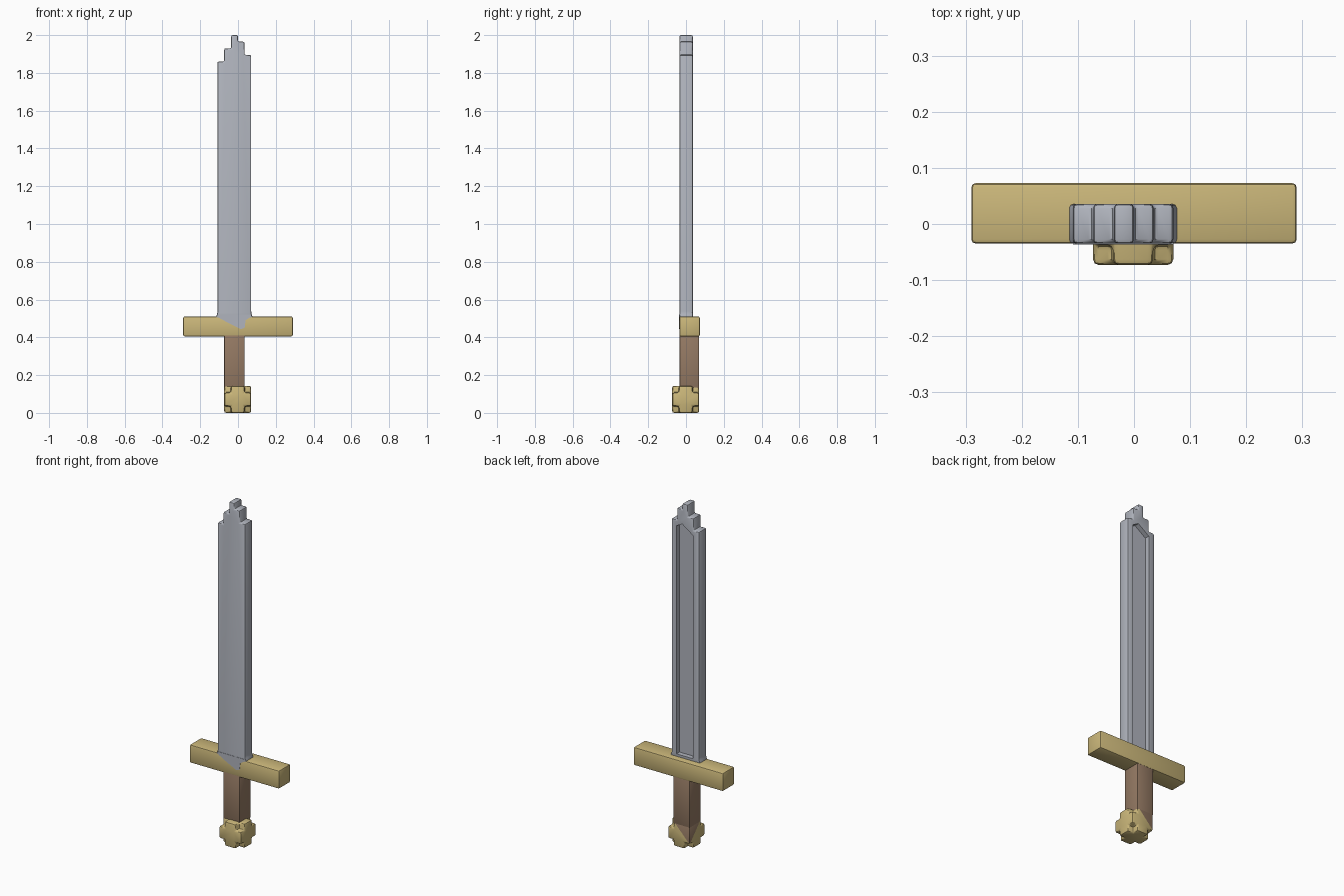
import bpy, bmesh
from itertools import product
from mathutils import Vector

cube = bpy.data.objects.get("Cube")
if cube:
    bpy.data.objects.remove(cube)


def material(name, rgb):
    m = bpy.data.materials.new(name)
    m.use_nodes = True
    m.diffuse_color = (*rgb, 1)
    m.node_tree.nodes["Principled BSDF"].inputs["Base Color"].default_value = (*rgb, 1)
    return m


STEEL = material("steel grey", (0.434, 0.456, 0.509))
GOLD = material("gold", (0.597, 0.474, 0.195))
BROWN = material("brown", (0.301, 0.195, 0.127))


def round_edges(bm, width):
    """Soften every corner of the mesh."""
    bmesh.ops.recalc_face_normals(bm, faces=bm.faces)
    sharp = [e for e in bm.edges if e.calc_face_angle(0) > 0.3]
    bmesh.ops.bevel(bm, geom=sharp, offset=width, segments=2, profile=0.5,
                    affect='EDGES', clamp_overlap=True)


def finish(name, bm, *mats):
    mesh = bpy.data.meshes.new(name)
    bm.to_mesh(mesh)
    bm.free()
    ob = bpy.data.objects.new(name, mesh)
    bpy.context.collection.objects.link(ob)
    for m in mats:
        mesh.materials.append(m)
    return ob


def smooth(ob):
    bpy.ops.object.select_all(action='DESELECT')
    ob.select_set(True)
    bpy.context.view_layer.objects.active = ob
    bpy.ops.object.shade_smooth_by_angle(angle=0.6)


def prism(name, outline, y0, y1, mat, width=0.0):
    """Extrude an x-z outline from y0 to y1."""
    bm = bmesh.new()
    face = bm.faces.new([bm.verts.new((x, y0, z)) for x, z in outline])
    ext = bmesh.ops.extrude_face_region(bm, geom=[face])
    verts = [v for v in ext["geom"] if isinstance(v, bmesh.types.BMVert)]
    bmesh.ops.translate(bm, vec=(0, y1 - y0, 0), verts=verts)
    bmesh.ops.recalc_face_normals(bm, faces=bm.faces)
    if width:
        round_edges(bm, width)
    return finish(name, bm, mat)


def box(name, x, y, z, mat, width):
    outline = [(x[0], z[0]), (x[1], z[0]), (x[1], z[1]), (x[0], z[1])]
    return prism(name, outline, *y, mat, width)


# Blade: stepped tip, flared foot
steps = [(-0.109, 1.86), (-0.073, 1.93), (-0.036, 2.0), (0.0, 1.965), (0.035, 1.895)]
rights = [s[0] for s in steps[1:]] + [0.07]
outline = [(0.08, 0.5), (0.07, 0.53)]
for (left, top), right in reversed(list(zip(steps, rights))):
    outline += [(right, top), (left, top)]
outline += [(-0.109, 0.53), (-0.119, 0.5)]
blade = prism("blade", outline, -0.035, 0.036, STEEL, 0.008)

# Long recess in the back of the blade, with a peaked top
cutter = prism("recess_cutter", [(-0.071, 0.525), (0.036, 0.525), (0.036, 1.86),
                                 (0.0, 1.88), (-0.071, 1.83)], 0.008, 0.1, STEEL)
cutter.hide_render = True
cut = blade.modifiers.new("recess", 'BOOLEAN')
cut.operation = 'DIFFERENCE'
cut.solver = 'EXACT'
cut.object = cutter
bpy.context.view_layer.objects.active = blade
blade.select_set(True)
bpy.ops.object.modifier_apply(modifier="recess")
bpy.data.objects.remove(cutter)
smooth(blade)

# Guard and the steel tongue that runs down over its front
smooth(box("guard", (-0.29, 0.29), (-0.035, 0.073), (0.405, 0.511), GOLD, 0.008))
prism("blade_tongue", [(-0.109, 0.52), (-0.1, 0.503), (-0.055, 0.478), (0.015, 0.443),
                       (0.035, 0.45), (0.04, 0.49), (0.07, 0.51), (0.07, 0.52)],
      -0.0365, -0.032, STEEL)

# Grip
smooth(box("grip", (-0.073, 0.035), (-0.034, 0.07), (0.13, 0.42), BROWN, 0.006))

# Pommel: block of cells with notched corners, one corner kept under the grip
SIZE = 0.143 / 4
START = Vector((-0.073, -0.073, 0.0))
cells = {c for c in product(range(4), repeat=3)
         if not all(i in (0, 3) for i in c) or c == (0, 3, 3)}
bm = bmesh.new()
for cell in cells:
    for axis, side in product(range(3), (0, 1)):
        near = list(cell)
        near[axis] += 2 * side - 1
        if tuple(near) in cells:
            continue
        ring = []
        for a, b in ((0, 0), (1, 0), (1, 1), (0, 1)):
            p = list(cell)
            p[axis] += side
            p[(axis + 1) % 3] += a
            p[(axis + 2) % 3] += b
            ring.append(bm.verts.new(START + SIZE * Vector(p)))
        bm.faces.new(ring)
bmesh.ops.remove_doubles(bm, verts=bm.verts, dist=0.001)
bmesh.ops.recalc_face_normals(bm, faces=bm.faces)
bmesh.ops.dissolve_limit(bm, angle_limit=0.05, verts=bm.verts, edges=bm.edges)
round_edges(bm, 0.01)

# Brown of the grip runs down over one corner of the pommel
a, b, c = Vector((0.035, 0.07, 0.15)), Vector((-0.073, -0.035, 0.15)), Vector((-0.073, 0.07, 0.036))
normal = (b - a).cross(c - a).normalized()
if normal.dot(Vector((-1, 1, 1))) < 0:
    normal.negate()
bmesh.ops.bisect_plane(bm, geom=bm.verts[:] + bm.edges[:] + bm.faces[:],
                       plane_co=a, plane_no=normal)
for f in bm.faces:
    f.material_index = int((f.calc_center_median() - a).dot(normal) > 0)
smooth(finish("pommel", bm, GOLD, BROWN))
